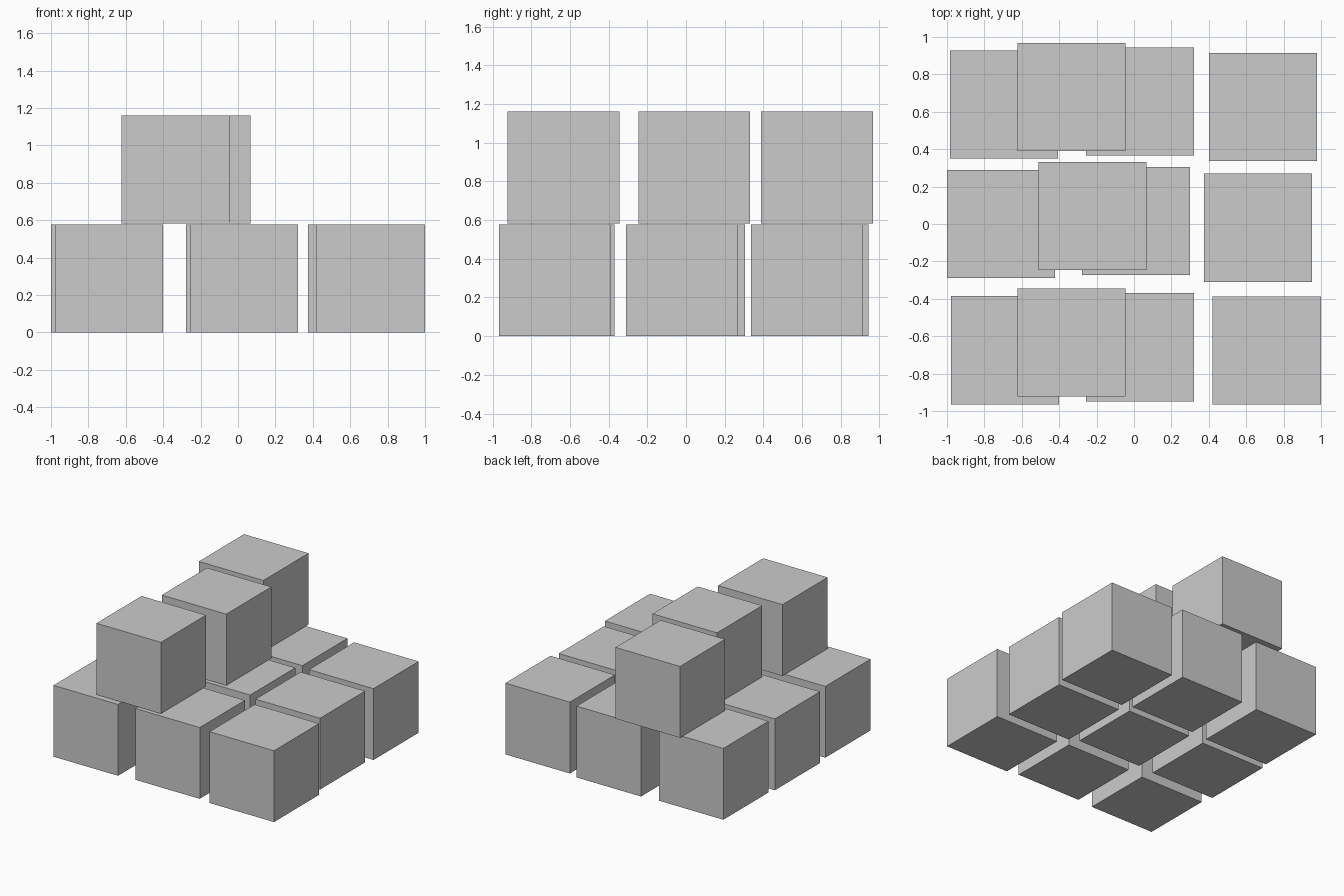
import bpy

if "Cube" in bpy.data.objects:
    bpy.data.objects.remove(bpy.data.objects["Cube"])

SIZE = 0.578

# one plain grey for every block
grey = bpy.data.materials.new("light_grey")
grey.diffuse_color = (0.6, 0.6, 0.6, 1)
grey.use_nodes = True
grey.node_tree.nodes["Principled BSDF"].inputs["Base Color"].default_value = grey.diffuse_color


def block(name, x, y, bottom):
    bpy.ops.mesh.primitive_cube_add(size=SIZE, location=(x, y, bottom + SIZE / 2))
    ob = bpy.context.object
    ob.name = name
    ob.data.materials.append(grey)


# loosely spaced 3 x 3 base layer
base = {
    "front": [(-0.69, -0.675), (0.032, -0.659), (0.71, -0.677)],
    "middle": [(-0.711, 0.001), (0.011, 0.016), (0.663, -0.02)],
    "back": [(-0.695, 0.638), (0.032, 0.654), (0.69, 0.626)],
}
for row, spots in base.items():
    for side, (x, y) in zip(("left", "centre", "right"), spots):
        block(f"base_block_{row}_{side}", x, y, 0)

# upper row bridging the left and centre columns
for row, x, y in (("front", -0.334, -0.634), ("middle", -0.222, 0.043), ("back", -0.334, 0.678)):
    block(f"upper_block_{row}", x, y, 0.583)
